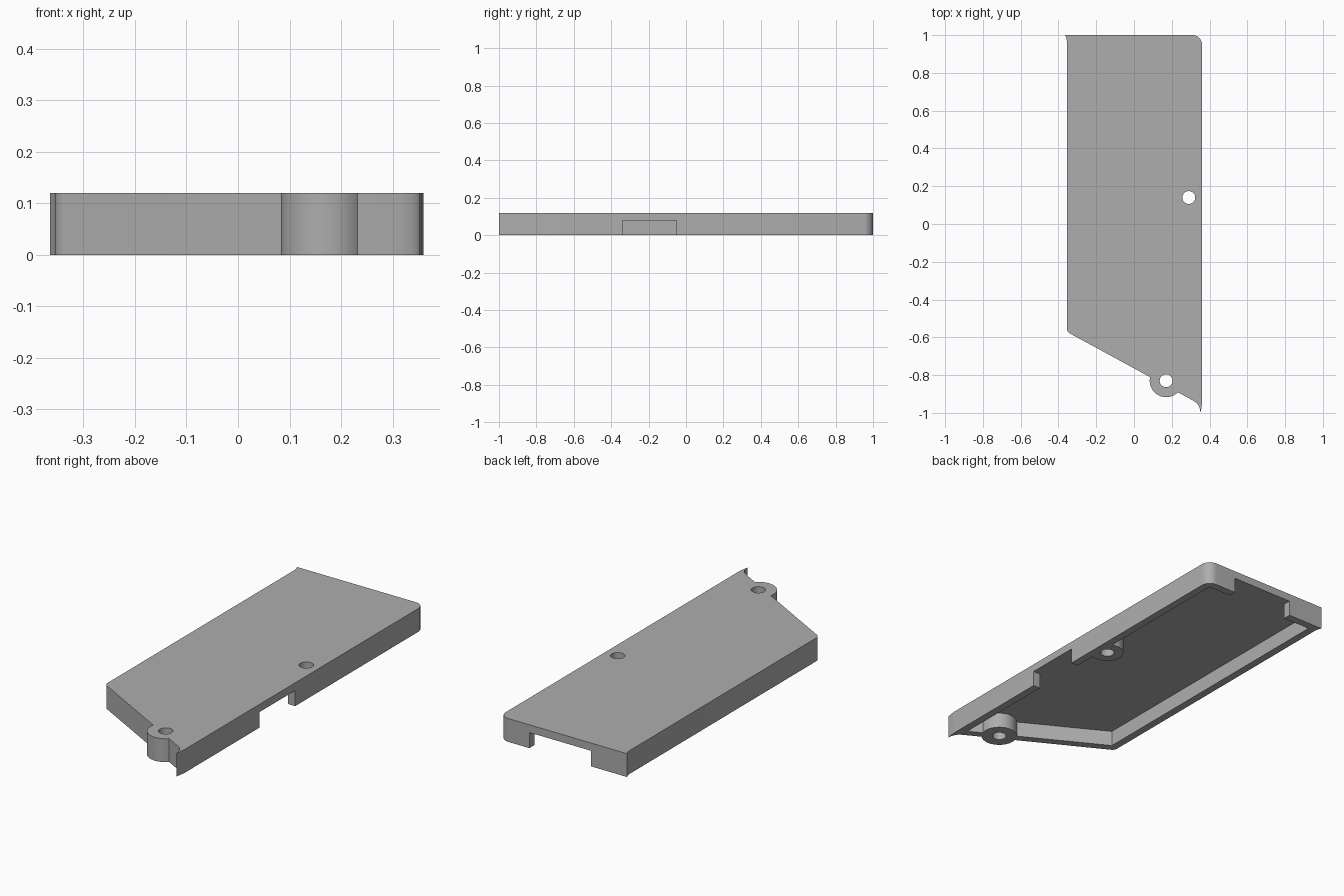
import bpy, bmesh
from math import sin, cos, radians

if "Cube" in bpy.data.objects:
    bpy.data.objects.remove(bpy.data.objects["Cube"])

HEIGHT, ROOF = 0.12, 0.08      # overall height, underside of the top plate
LUG, BOSS = (0.17, -0.83), (0.29, 0.14)

grey = bpy.data.materials.new("plain grey")
grey.use_nodes = True
grey.diffuse_color = (0.42, 0.42, 0.42, 1)
grey.node_tree.nodes["Principled BSDF"].inputs["Base Color"].default_value = grey.diffuse_color


def arc(center, r, a0, a1, n=10):
    angles = [radians(a0 + (a1 - a0) * i / n) for i in range(n + 1)]
    return [(center[0] + r * cos(a), center[1] + r * sin(a)) for a in angles]


def circle(center, r, n=48):
    return arc(center, r, 0, 360, n)[:-1]


def box(x0, x1, y0, y1):
    return [(x0, y0), (x1, y0), (x1, y1), (x0, y1)]


def prism(name, outline, z0, z1):
    bm = bmesh.new()
    face = bm.faces.new([bm.verts.new((x, y, z0)) for x, y in outline])
    top = bmesh.ops.extrude_face_region(bm, geom=[face])["geom"]
    bmesh.ops.translate(bm, vec=(0, 0, z1 - z0),
                        verts=[v for v in top if isinstance(v, bmesh.types.BMVert)])
    bmesh.ops.recalc_face_normals(bm, faces=bm.faces)
    mesh = bpy.data.meshes.new(name)
    bm.to_mesh(mesh)
    bm.free()
    mesh.materials.append(grey)
    obj = bpy.data.objects.new(name, mesh)
    bpy.context.collection.objects.link(obj)
    return obj


def combine(target, other, operation):
    mod = target.modifiers.new(operation, "BOOLEAN")
    mod.operation, mod.solver, mod.object = operation, "EXACT", other
    other.hide_render = True
    bpy.context.view_layer.objects.active = target
    bpy.ops.object.modifier_apply(modifier=mod.name)
    bpy.data.objects.remove(other)


# Outer shell, with the flared tips at two corners and rounds at the others
shell = ([(-0.365, 1), (-0.358, 0.985), (-0.355, 0.965)]
         + arc((-0.325, -0.553), 0.03, 180, 241, 6)
         + [(0.315, -0.936), (0.332, -0.948), (0.343, -0.963), (0.349, -0.98),
            (0.352, -1), (0.357, -0.975), (0.36, -0.945)]
         + arc((0.31, 0.95), 0.05, 0, 90))
cover = prism("cover", shell, 0, HEIGHT)

# Hollow underside
pocket = ([(-0.315, 0.96), (-0.315, -0.545), (0.32, -0.894)]
          + arc((0.295, 0.935), 0.025, 0, 90, 6))
combine(cover, prism("pocket", pocket, -0.05, ROOF), "DIFFERENCE")

# Screw lug on the slanted edge and boss inside the long wall
combine(cover, prism("lug", circle(LUG, 0.087), 0, HEIGHT), "UNION")
boss = [(min(x, 0.345), y) for x, y in circle(BOSS, 0.08)]
combine(cover, prism("boss", boss, 0, 0.1), "UNION")

# Screw holes, then wall openings at the side and back
for center in (LUG, BOSS):
    combine(cover, prism("hole", circle(center, 0.034, 32), -0.05, 0.2), "DIFFERENCE")
for opening in (box(0.3, 0.4, -0.34, -0.05), box(-0.16, 0.19, 0.94, 1.05)):
    combine(cover, prism("opening", opening, -0.05, ROOF), "DIFFERENCE")

# Smooth rounds, sharp edges
bpy.ops.object.select_all(action="DESELECT")
cover.select_set(True)
bpy.context.view_layer.objects.active = cover
bpy.ops.object.shade_smooth_by_angle(angle=radians(30))
